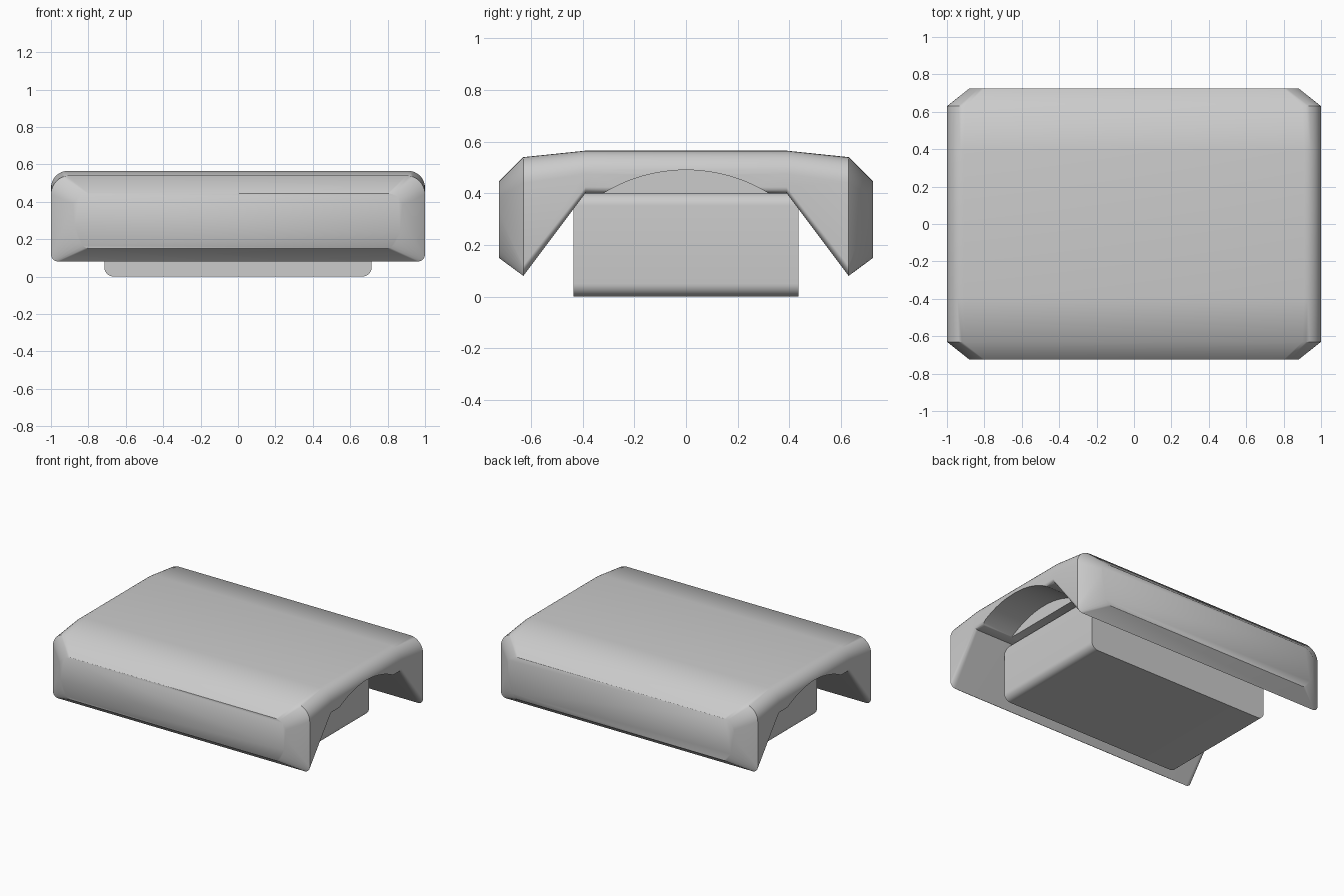
import bpy, bmesh, math
from mathutils import Matrix

cube = bpy.data.objects.get("Cube")
if cube:
    bpy.data.objects.remove(cube)

grey = bpy.data.materials.new("light grey")
grey.use_nodes = True
COLOR = (0.6, 0.6, 0.6, 1)
grey.diffuse_color = COLOR
grey.node_tree.nodes["Principled BSDF"].inputs["Base Color"].default_value = COLOR


def finish(bm, name, mat=grey):
    bmesh.ops.recalc_face_normals(bm, faces=bm.faces[:])
    mesh = bpy.data.meshes.new(name)
    bm.to_mesh(mesh)
    bm.free()
    obj = bpy.data.objects.new(name, mesh)
    bpy.context.collection.objects.link(obj)
    mesh.materials.append(mat)
    return obj


def select_only(obj):
    bpy.ops.object.select_all(action='DESELECT')
    obj.select_set(True)
    bpy.context.view_layer.objects.active = obj


def section(half, low, high, top_r, low_r, steps=8):
    """Rounded rectangle in x and z; each radius is an (x, z) pair."""
    side = []
    for (rx, rz), start, cz in ((low_r, -90, low + low_r[1]), (top_r, 0, high - top_r[1])):
        for i in range(steps + 1):
            a = math.radians(start + 90 * i / steps)
            side.append((half - rx + rx * math.cos(a), cz + rz * math.sin(a)))
    return side + [(-x, z) for x, z in reversed(side)]


def loft(name, rings):
    bm = bmesh.new()
    loops = [[bm.verts.new((x, y, z)) for x, z in ring] for y, ring in rings]
    for a, b in zip(loops, loops[1:]):
        for i in range(len(a)):
            j = (i + 1) % len(a)
            bm.faces.new((a[i], a[j], b[j], b[i]))
    bm.faces.new(loops[0])
    bm.faces.new(loops[-1])
    return finish(bm, name)


# Curved cover with drooping, chamfered front and back lips
nose = section(0.88, 0.15, 0.445, (0.08, 0.06), (0.08, 0.2))
lip = section(1.0, 0.08, 0.54, (0.1, 0.1), (0.04, 0.04))
roof = section(1.0, 0.4, 0.565, (0.09, 0.09), (0.025, 0.025))
half = [(0.725, nose), (0.63, lip), (0.39, roof)]
cover = loft("cover", [(-y, s) for y, s in half] + half[::-1])

# Arched recess under each end
R = 0.614
for s in (-1, 1):
    bm = bmesh.new()
    bmesh.ops.create_cone(bm, cap_ends=True, segments=128, radius1=R, radius2=R, depth=0.5,
                          matrix=Matrix.Translation((s, 0, 0.49 - R)) @ Matrix.Rotation(math.pi / 2, 4, 'Y'))
    cutter = finish(bm, "arch_cutter")
    cutter.hide_render = True
    select_only(cover)
    mod = cover.modifiers.new("arch", 'BOOLEAN')
    mod.operation = 'DIFFERENCE'
    mod.solver = 'EXACT'
    mod.object = cutter
    bpy.ops.object.modifier_apply(modifier=mod.name)
    bpy.data.objects.remove(cutter)

# Rounded block hanging below the cover
corner = (0.05, 0.05)
body = section(0.715, 0, 0.402, corner, corner)
block = loft("lower_block", [(-0.435, body), (0.435, body)])

for obj in (cover, block):
    select_only(obj)
    bpy.ops.object.shade_smooth_by_angle(angle=math.radians(42))
